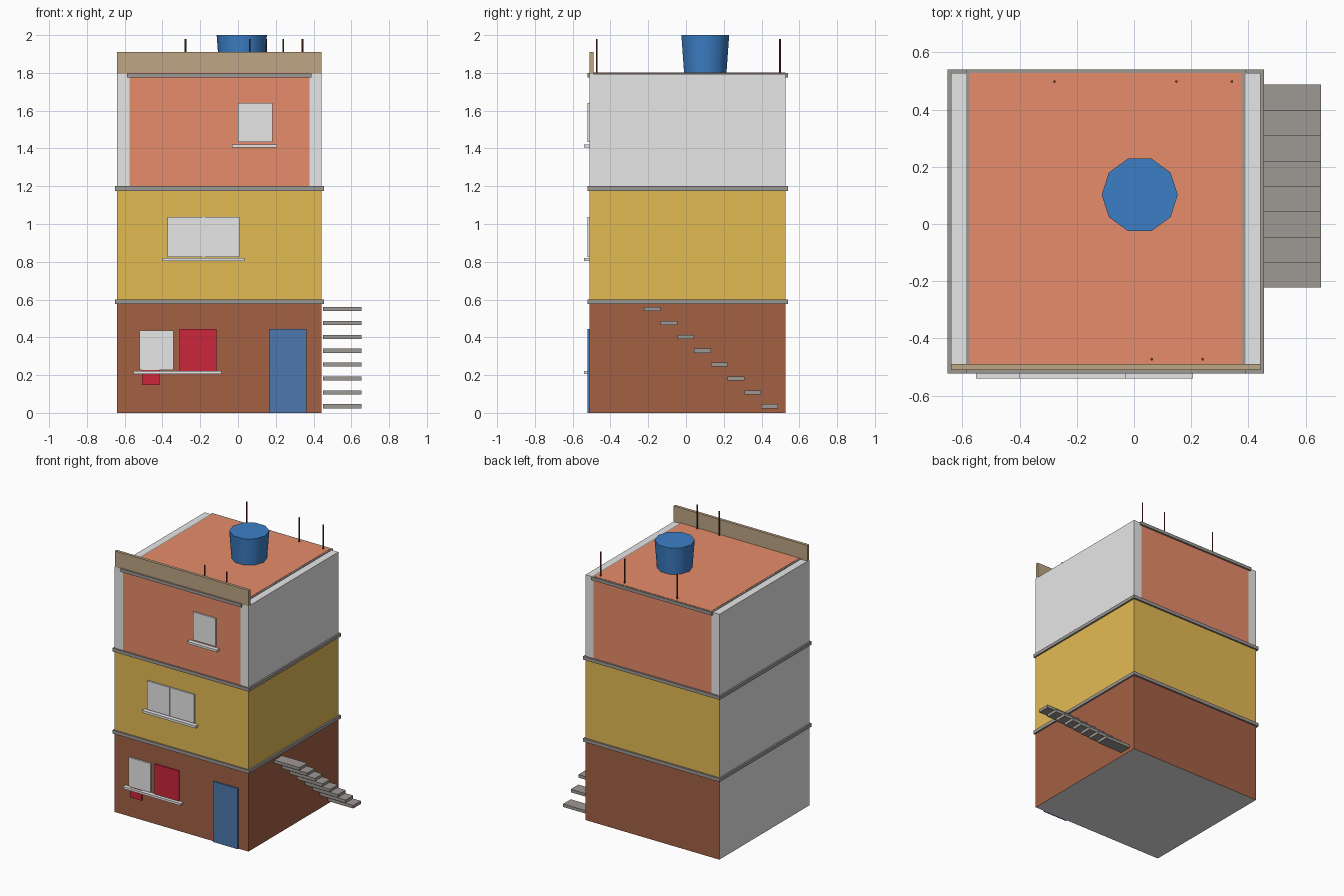
import bpy, bmesh
from math import radians

cube = bpy.data.objects.get("Cube")
if cube:
    bpy.data.objects.remove(cube, do_unlink=True)


def linear(c):
    c /= 255
    return c / 12.92 if c <= 0.04045 else ((c + 0.055) / 1.055) ** 2.4


def material(name, *rgb):
    m = bpy.data.materials.new(name)
    m.use_nodes = True
    col = [linear(c) for c in rgb] + [1.0]
    m.diffuse_color = col
    m.node_tree.nodes["Principled BSDF"].inputs["Base Color"].default_value = col
    return m


WHITE = material("white plaster", 231, 231, 231)
ORANGE = material("orange paint", 231, 140, 106)
YELLOW = material("yellow paint", 228, 187, 84)
BROWN = material("brown paint", 163, 96, 67)
GREY = material("concrete grey", 158, 152, 148)
BEIGE = material("beige parapet", 189, 166, 133)
TANK = material("tank blue", 60, 127, 198)
DOOR = material("door blue", 76, 119, 175)
RED = material("red paint", 204, 38, 60)
RUST = material("dark rust", 105, 55, 42)


def finish(name, bm, mats):
    me = bpy.data.meshes.new(name)
    bm.to_mesh(me)
    bm.free()
    for m in mats:
        me.materials.append(m)
    ob = bpy.data.objects.new(name, me)
    bpy.context.collection.objects.link(ob)
    return ob


def box(name, x, y, z, *mats):
    """Box from (low, high) ranges on each axis."""
    bm = bmesh.new()
    bmesh.ops.create_cube(bm, size=1)
    for v in bm.verts:
        v.co = [r[0] if c < 0 else r[1] for c, r in zip(v.co, (x, y, z))]
    return finish(name, bm, mats)


def cylinder(name, x, y, z, r_low, r_top, sides, mat):
    """Upright smooth-sided cylinder with a corner on the x axis."""
    bm = bmesh.new()
    bmesh.ops.create_cone(bm, cap_ends=True, segments=sides,
                          radius1=r_low, radius2=r_top, depth=z[1] - z[0])
    if min(abs(v.co.y) for v in bm.verts) > r_low * 0.01:
        for v in bm.verts:
            v.co.x, v.co.y = v.co.y, -v.co.x
    bmesh.ops.recalc_face_normals(bm, faces=bm.faces)
    bmesh.ops.translate(bm, verts=bm.verts, vec=(x, y, sum(z) / 2))
    ob = finish(name, bm, [mat])
    bpy.ops.object.select_all(action="DESELECT")
    ob.select_set(True)
    bpy.context.view_layer.objects.active = ob
    bpy.ops.object.shade_smooth_by_angle(angle=radians(65))


X, Y = (-0.64, 0.443), (-0.511, 0.528)
SLAB_X, SLAB_Y = (-0.652, 0.455), (-0.522, 0.541)
CORE_X = (-0.575, 0.378)

# Lower floors: bare plaster on the -x side and underneath
for name, z, paint in (("ground_floor", (0, 0.59), BROWN),
                       ("middle_floor", (0.59, 1.19), YELLOW)):
    floor = box(name, X, Y, z, paint, WHITE)
    for f in floor.data.polygons:
        if f.normal.x < -0.5 or f.normal.z < -0.5:
            f.material_index = 1

# Top floor: painted core between plaster side walls
box("top_floor", CORE_X, Y, (1.19, 1.801), ORANGE)
box("side_wall_right", (X[0], CORE_X[0]), Y, (1.19, 1.795), WHITE)
box("side_wall_left", (CORE_X[1], X[1]), Y, (1.19, 1.795), WHITE)

# Slab edges
box("lower_slab", SLAB_X, SLAB_Y, (0.576, 0.6), GREY)
box("middle_slab", SLAB_X, SLAB_Y, (1.176, 1.2), GREY)
box("roof_slab", (-0.587, 0.39), SLAB_Y, (1.776, 1.799), GREY)

# Roof
box("parapet", X, (-0.51, -0.489), (1.795, 1.91), BEIGE)
cylinder("water_tank", 0.02, 0.102, (1.8, 2.0), 0.118, 0.133, 10, TANK)
for x, y in ((-0.278, 0.498), (0.148, 0.498), (0.342, 0.498),
             (0.062, -0.473), (0.24, -0.473)):
    cylinder("roof_rod", x, y, (1.79, 1.98), 0.0045, 0.0045, 8, RUST)

# Panels and sills on the front
PANEL_Y, SILL_Y = (-0.522, -0.505), (-0.541, -0.505)
for name, x, z, mat in (
        ("top_window", (0, 0.183), (1.434, 1.64), WHITE),
        ("middle_window_a", (-0.373, -0.189), (0.826, 1.036), WHITE),
        ("middle_window_b", (-0.178, 0.008), (0.826, 1.036), WHITE),
        ("ground_window", (-0.521, -0.342), (0.226, 0.437), WHITE),
        ("red_shutter", (-0.31, -0.114), (0.223, 0.443), RED),
        ("red_sign", (-0.507, -0.415), (0.147, 0.226), RED),
        ("front_door", (0.165, 0.363), (0, 0.443), DOOR)):
    box(name, x, PANEL_Y, z, mat)
box("middle_window_bar", (-0.19, -0.177), (-0.517, -0.505), (0.826, 1.036), WHITE)
for name, x, z in (("top_sill", (-0.032, 0.207), (1.406, 1.422)),
                   ("middle_sill", (-0.4, 0.035), (0.803, 0.82)),
                   ("ground_sill", (-0.553, -0.087), (0.205, 0.221))):
    box(name, x, SILL_Y, z, WHITE)

# Floating side stairs, rising towards the front
STEPS, RUN, RISE = 8, 0.0887, 0.0735
for i in range(STEPS):
    y, z = 0.487 - i * RUN, 0.024 + i * RISE
    box("stair_step", (0.449, 0.654), (y - RUN, y), (z, z + 0.022), GREY)
